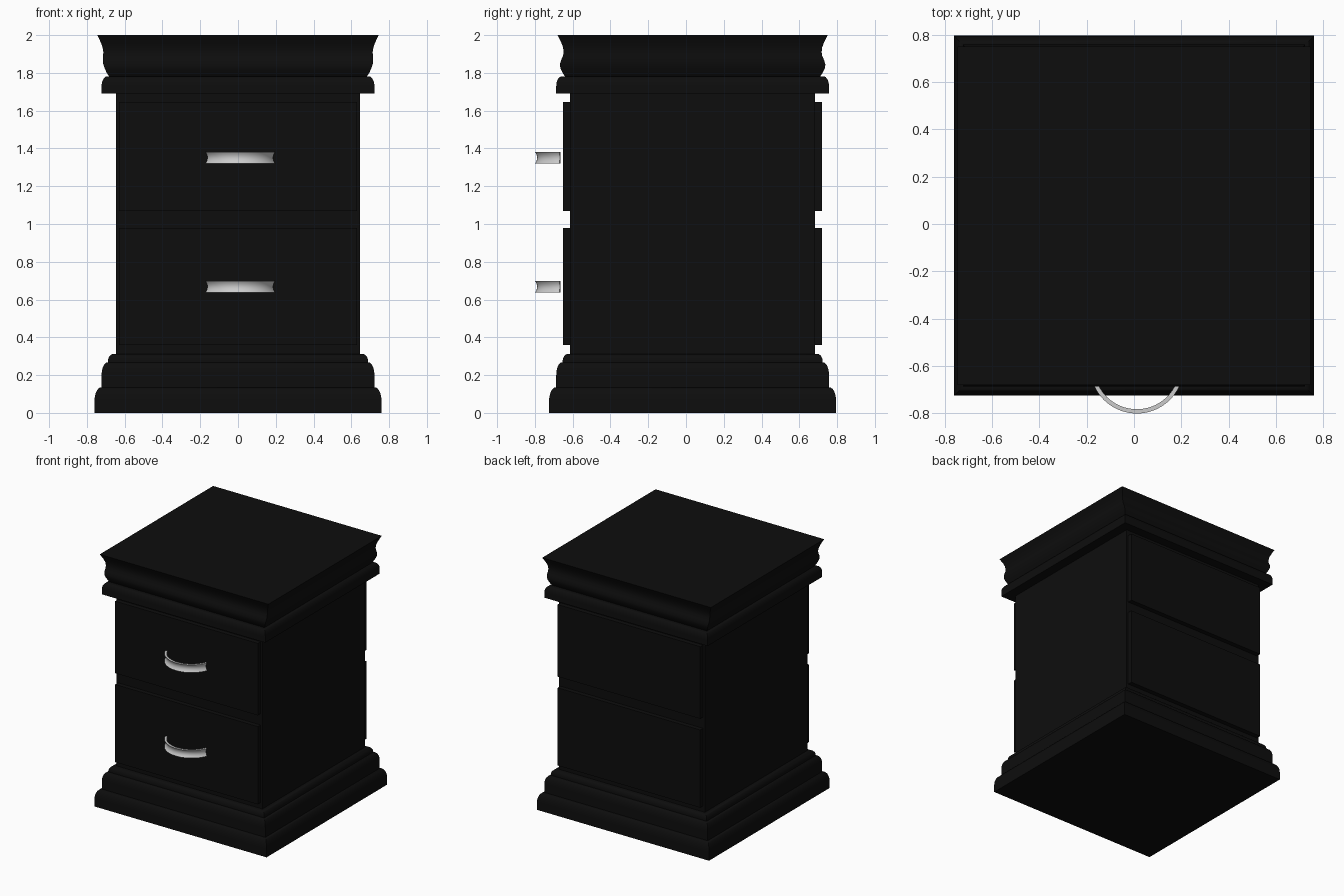
import bpy, bmesh, math

if "Cube" in bpy.data.objects:
    bpy.data.objects.remove(bpy.data.objects["Cube"])

CY = 0.035  # cabinet centre in y (handles stick out at the front)


def material(name, v):
    m = bpy.data.materials.new(name)
    m.diffuse_color = (v, v, v, 1)
    m.use_nodes = True
    m.node_tree.nodes["Principled BSDF"].inputs["Base Color"].default_value = m.diffuse_color
    return m


black = material("black_wood", 0.004)
steel = material("brushed_steel", 0.6)


def finish(name, bm, mat, smooth=True):
    bmesh.ops.recalc_face_normals(bm, faces=bm.faces)
    me = bpy.data.meshes.new(name)
    bm.to_mesh(me)
    bm.free()
    me.materials.append(mat)
    ob = bpy.data.objects.new(name, me)
    bpy.context.collection.objects.link(ob)
    if smooth:
        bpy.ops.object.select_all(action='DESELECT')
        ob.select_set(True)
        bpy.context.view_layer.objects.active = ob
        bpy.ops.object.shade_smooth_by_angle(angle=math.radians(35))
    return ob


def loft(bm, rings, closed_ends=True):
    """Skin a list of equally long point rings."""
    vs = [[bm.verts.new(p) for p in r] for r in rings]
    n = len(vs[0])
    for a, b in zip(vs, vs[1:]):
        for i in range(n):
            j = (i + 1) % n
            bm.faces.new((a[i], a[j], b[j], b[i]))
    bm.faces.new(vs[0])
    bm.faces.new(vs[-1])


def moulding(name, profile):
    """Rectangular moulding from (half width, half depth, z) steps."""
    bm = bmesh.new()
    loft(bm, [[(sx * hx, CY + sy * hy, z)
               for sx, sy in ((-1, -1), (1, -1), (1, 1), (-1, 1))]
              for hx, hy, z in profile])
    return finish(name, bm, black)


def rounded(h, inset, z0, z_start, z1, steps=7):
    """Vertical edge ending in a quarter round at the top."""
    out = [(h, h, z0)]
    for i in range(steps + 1):
        a = math.pi / 2 * i / steps
        r = h - inset * (1 - math.cos(a))
        out.append((r, r, z_start + (z1 - z_start) * math.sin(a)))
    return out


def box(name, hx, y0, y1, z0, z1):
    bm = bmesh.new()
    loft(bm, [[(-hx, y0, z), (hx, y0, z), (hx, y1, z), (-hx, y1, z)]
              for z in (z0, z1)])
    return finish(name, bm, black, False)


# stepped plinth
moulding("plinth", rounded(0.76, 0.035, 0, 0.06, 0.135)
         + rounded(0.722, 0.032, 0.135, 0.2, 0.268)
         + rounded(0.688, 0.03, 0.268, 0.275, 0.313))

# carcass
box("carcass", 0.645, CY - 0.648, CY + 0.648, 0.3, 1.7)

# drawer fronts and matching back panels
for label, z0, z1 in (("lower", 0.36, 0.98), ("upper", 1.07, 1.645)):
    box(label + "_drawer_front", 0.63, -0.65, -0.6, z0, z1)
    box(label + "_back_panel", 0.63, 0.67, 0.72, z0, z1)

# collar under the top, and the curved top
moulding("collar", rounded(0.722, 0.03, 1.69, 1.73, 1.782))
moulding("top", [
    (0.682, 0.675, 1.78), (0.695, 0.688, 1.80), (0.706, 0.700, 1.825),
    (0.713, 0.703, 1.845), (0.716, 0.696, 1.868), (0.714, 0.686, 1.89),
    (0.713, 0.683, 1.91), (0.717, 0.686, 1.935), (0.726, 0.695, 1.96),
    (0.735, 0.705, 1.98), (0.745, 0.715, 2.0)])


# bow handles with a hollowed outer face
def handle(name, zc, cx=0.012, r=0.198, thick=0.018, h=0.031, hollow=0.012):
    section = [(r - thick, -h), (r - thick, h)]
    for i in range(9):
        t = 1 - i / 4
        section.append((r - hollow * (1 - t * t), t * h))
    end = math.acos(0.07 / r)
    rings = []
    for i in range(29):
        a = -end + 2 * end * i / 28
        rings.append([(cx + q * math.sin(a), -0.8 + r - q * math.cos(a), zc + z)
                      for q, z in section])
    bm = bmesh.new()
    loft(bm, rings)
    finish(name, bm, steel)


handle("lower_handle", 0.668)
handle("upper_handle", 1.351)
